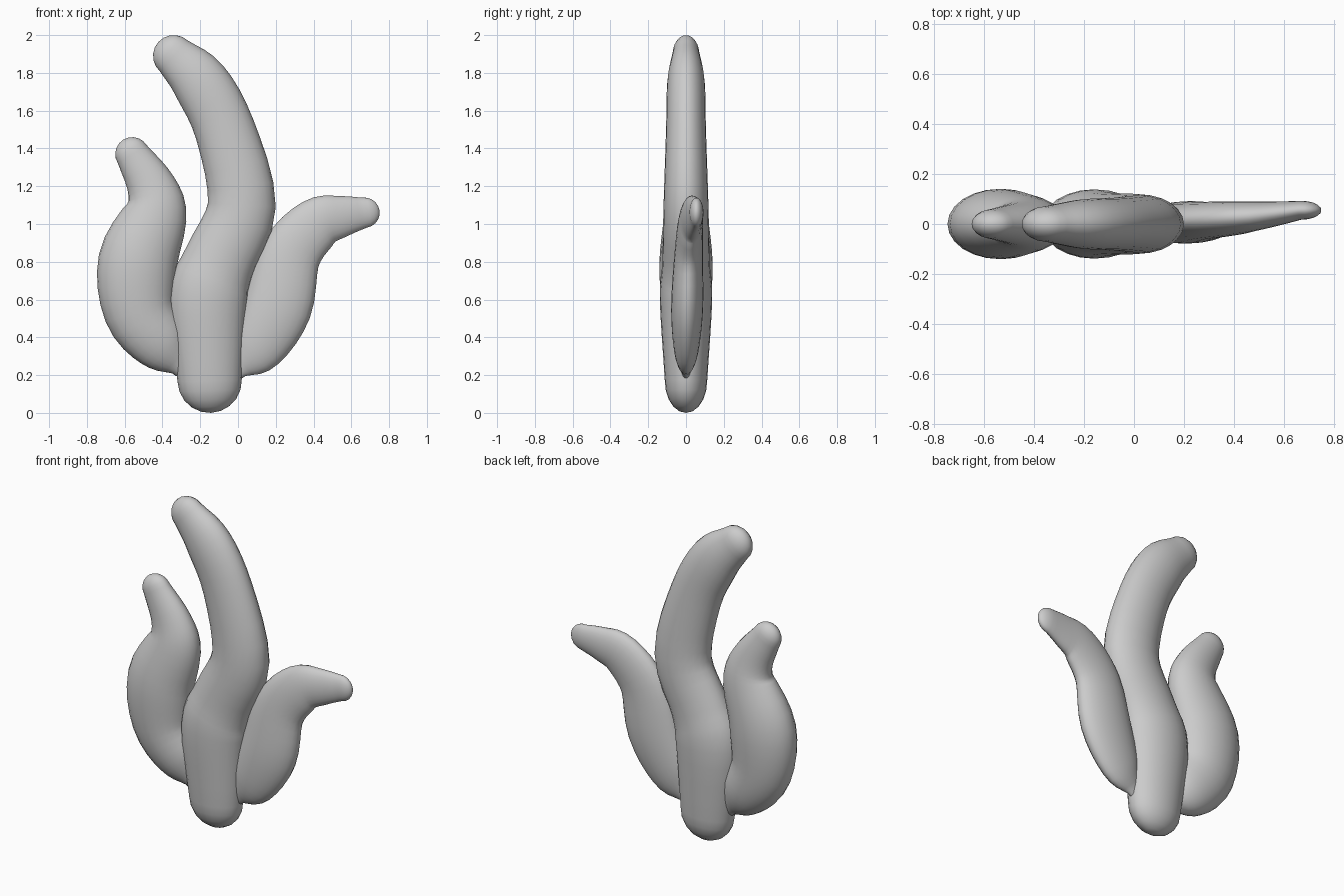
import bpy, bmesh
from math import cos, sin, pi
from mathutils import Vector

cube = bpy.data.objects.get("Cube")
if cube:
    bpy.data.objects.remove(cube, do_unlink=True)

SIDES = 24
STEPS = 4
COLOUR = (0.6, 0.6, 0.6, 1)

grey = bpy.data.materials.new("matte grey")
grey.use_nodes = True
grey.diffuse_color = COLOUR
grey.node_tree.nodes["Principled BSDF"].inputs["Base Color"].default_value = COLOUR


def smooth_path(points):
    """Pass a flowing curve through the spine points (x, z, radius)."""
    knots = [Vector(p) for p in points]
    slopes = []
    for i in range(len(knots)):
        before, after = max(i - 1, 0), min(i + 1, len(knots) - 1)
        slopes.append((knots[after] - knots[before]) / (after - before))
    path = []
    for i in range(len(knots) - 1):
        for step in range(STEPS):
            t = step / STEPS
            ease = t * t * (3 - 2 * t)
            leave = t * (1 - t) ** 2
            arrive = t * t * (t - 1)
            path.append(knots[i].lerp(knots[i + 1], ease)
                        + slopes[i] * leave + slopes[i + 1] * arrive)
    path.append(knots[-1])
    return path


def lobe(name, points, flatness, lean=0):
    """Sweep an oval along a spine and close both ends with domes."""
    path = smooth_path(points)
    last = len(path) - 1
    bm = bmesh.new()
    rings = []

    def add_ring(index, dome=0):
        x, z, radius = path[index]
        run = path[min(index + 1, last)] - path[max(index - 1, 0)]
        along = Vector((run.x, 0, run.y)).normalized()
        across = Vector((along.z, 0, -along.x))
        centre = Vector((x, lean * (index / last) ** 2, z))
        centre += along * radius * sin(dome)
        size = radius * cos(dome)
        ring = []
        for side in range(SIDES):
            turn = 2 * pi * side / SIDES
            depth = Vector((0, size * flatness * sin(turn), 0))
            ring.append(bm.verts.new(centre + across * size * cos(turn) + depth))
        rings.append(ring)

    bends = [pi / 2 * k / (STEPS + 1) for k in range(1, STEPS + 1)]
    for bend in reversed(bends):
        add_ring(0, -bend)
    for index in range(last + 1):
        add_ring(index)
    for bend in bends:
        add_ring(last, bend)

    for low, high in zip(rings, rings[1:]):
        for i in range(SIDES):
            j = (i + 1) % SIDES
            bm.faces.new((low[i], low[j], high[j], high[i]))

    # Each dome finishes on a single point at its tip
    for ring, index, way in ((rings[0], 0, -1), (rings[-1], last, 1)):
        run = path[min(index + 1, last)] - path[max(index - 1, 0)]
        along = run.xy.normalized() * path[index].z * way
        x, z = path[index].xy + along
        tip = bm.verts.new((x, lean * index / last, z))
        for i in range(SIDES):
            bm.faces.new((ring[i], ring[(i + 1) % SIDES], tip))

    bmesh.ops.recalc_face_normals(bm, faces=bm.faces)
    mesh = bpy.data.meshes.new(name)
    bm.to_mesh(mesh)
    bm.free()
    mesh.materials.append(grey)
    mesh.shade_smooth()
    bpy.context.collection.objects.link(bpy.data.objects.new(name, mesh))


# Tall central stalk, swaying to the model's right at the top
lobe("central_stalk", [
    (-.15, .17, .17), (-.16, .6, .21), (-.1, .8, .19), (.02, 1.1, .18),
    (-.07, 1.5, .16), (-.2, 1.75, .15), (-.34, 1.89, .11),
], flatness=.66)

# Swollen lobe on the model's right
lobe("right_lobe", [
    (-.3, .26, .07), (-.4, .36, .15), (-.52, .54, .19), (-.53, .8, .21),
    (-.44, 1.05, .17), (-.46, 1.2, .13), (-.56, 1.37, .09),
], flatness=.67)

# Slim curling lobe on the model's left
lobe("left_lobe", [
    (0, .24, .06), (.1, .34, .14), (.21, .56, .18), (.28, .84, .16),
    (.42, 1, .14), (.55, 1.04, .11), (.67, 1.06, .08),
], flatness=.47, lean=.055)
